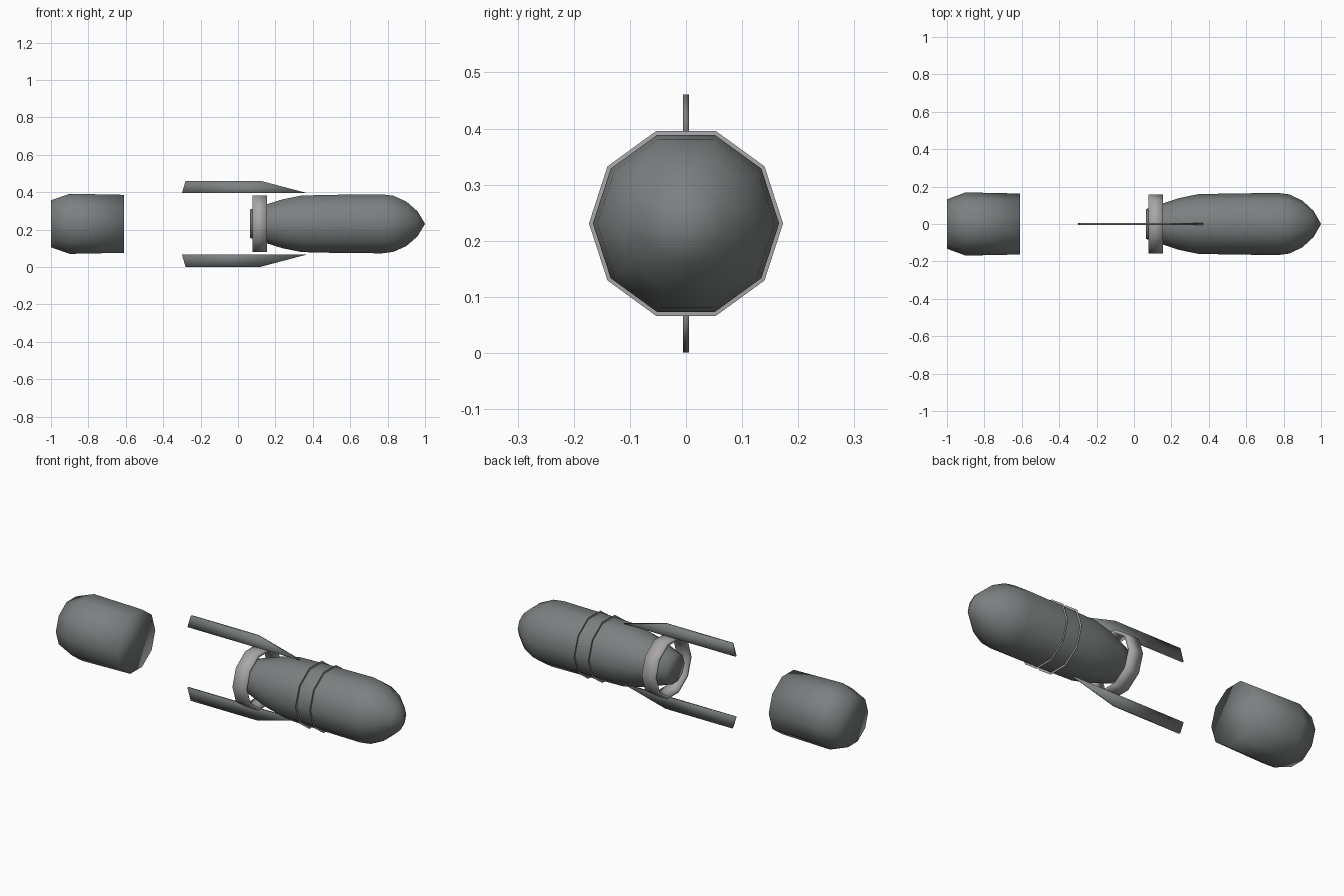
import bpy, bmesh, math

cube = bpy.data.objects.get("Cube")
if cube:
    bpy.data.objects.remove(cube)

AXIS_Z = 0.231
SIDES = 10


def material(name, rgb):
    m = bpy.data.materials.new(name)
    m.use_nodes = True
    m.diffuse_color = (*rgb, 1)
    m.node_tree.nodes["Principled BSDF"].inputs["Base Color"].default_value = (*rgb, 1)
    return m


dark_grey = material("dark grey", (0.20, 0.215, 0.215))
light_grey = material("light grey", (0.40, 0.39, 0.40))


def finish(name, bm, mat):
    bmesh.ops.recalc_face_normals(bm, faces=bm.faces)
    for f in bm.faces:
        f.smooth = True
    mesh = bpy.data.meshes.new(name)
    bm.to_mesh(mesh)
    bm.free()
    mesh.materials.append(mat)
    ob = bpy.data.objects.new(name, mesh)
    ob.location.z = AXIS_Z
    bpy.context.collection.objects.link(ob)
    return ob


def lathe(name, profile, mat, closed=False, caps=False):
    """Turn (x, radius) points around the long axis."""
    bm = bmesh.new()
    rings = []
    for x, r in profile:
        count = SIDES if r > 0 else 1
        rings.append([bm.verts.new((x, r * math.cos(math.tau * i / SIDES),
                                    r * math.sin(math.tau * i / SIDES)))
                      for i in range(count)])
    pairs = list(zip(rings, rings[1:]))
    if closed:
        pairs.append((rings[-1], rings[0]))
    for a, b in pairs:
        for i in range(SIDES):
            j = (i + 1) % SIDES
            if len(b) == 1:
                bm.faces.new((a[i], a[j], b[0]))
            else:
                bm.faces.new((a[i], a[j], b[j], b[i]))
    if caps:
        for ring in (rings[0], rings[-1]):
            if len(ring) > 1:
                bm.faces.new(ring)
    return finish(name, bm, mat)


# Main body with pointed nose and tapered neck
lathe("body", [(0.065, 0.08), (0.155, 0.11), (0.24, 0.138), (0.34, 0.159),
               (0.5, 0.163), (0.77, 0.166), (0.83, 0.158), (0.9, 0.125),
               (0.96, 0.07), (1.0, 0)], dark_grey, caps=True)

# Detached tail section
lathe("tail_section", [(-1.0, 0.132), (-0.9, 0.169), (-0.61, 0.163)],
      dark_grey, caps=True)

# Collar around the neck
lathe("collar", [(0.077, 0.158), (0.155, 0.158), (0.155, 0.142), (0.077, 0.142)],
      light_grey, closed=True)

# Two paper-thin hoops around the body
for label, x in (("rear", 0.465), ("front", 0.55)):
    lathe(label + "_hoop", [(x, 0.173), (x + 0.001, 0.16)], light_grey)

# Upper and lower fins
outline = [(-0.30, 0.164), (0.37, 0.164), (0.12, 0.23), (-0.28, 0.23)]
for label, side in (("upper", 1), ("lower", -1)):
    bm = bmesh.new()
    left, right = ([bm.verts.new((x, y, z * side)) for x, z in outline]
                   for y in (-0.005, 0.005))
    bm.faces.new(left)
    bm.faces.new(right)
    for i in range(4):
        j = (i + 1) % 4
        bm.faces.new((left[i], left[j], right[j], right[i]))
    finish(label + "_fin", bm, dark_grey)
